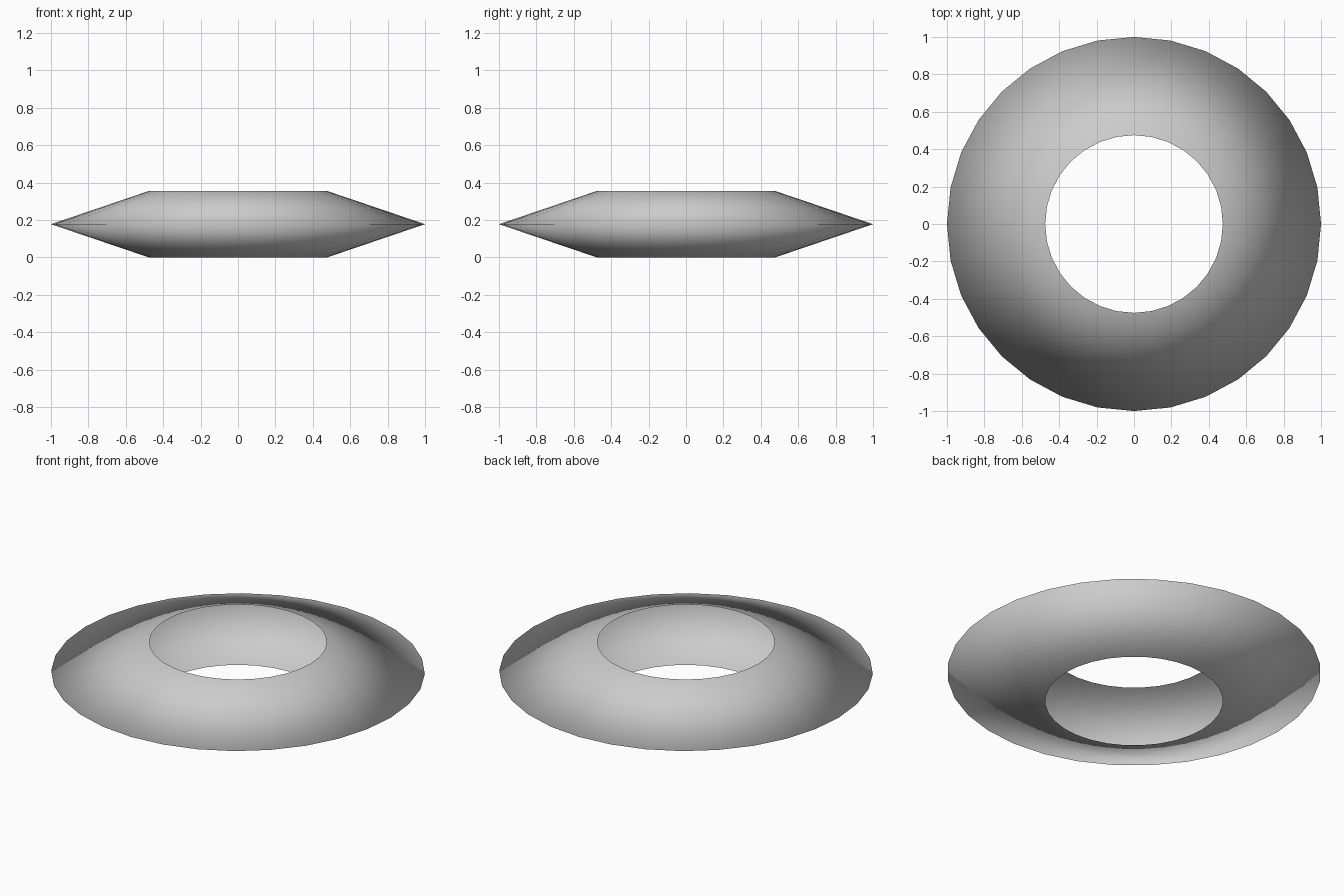
import bpy, bmesh
from math import cos, sin, tau

if "Cube" in bpy.data.objects:
    bpy.data.objects.remove(bpy.data.objects["Cube"])

SEGMENTS = 32
# Cross-section (radius, height): lower rim, outer edge, upper rim; open on the hole side
PROFILE = [(0.475, 0.0), (1.0, 0.178), (0.475, 0.356)]

# Ring shell: spin the open profile about z
bm = bmesh.new()
rings = [[bm.verts.new((r * cos(tau * i / SEGMENTS), r * sin(tau * i / SEGMENTS), z))
          for i in range(SEGMENTS)] for r, z in PROFILE]
for low, high in zip(rings, rings[1:]):
    for i in range(SEGMENTS):
        j = (i + 1) % SEGMENTS
        face = bm.faces.new((low[i], low[j], high[j], high[i]))
        face.smooth = True

mesh = bpy.data.meshes.new("ring_shell")
bm.to_mesh(mesh)
bm.free()
ring = bpy.data.objects.new("ring_shell", mesh)
bpy.context.collection.objects.link(ring)
